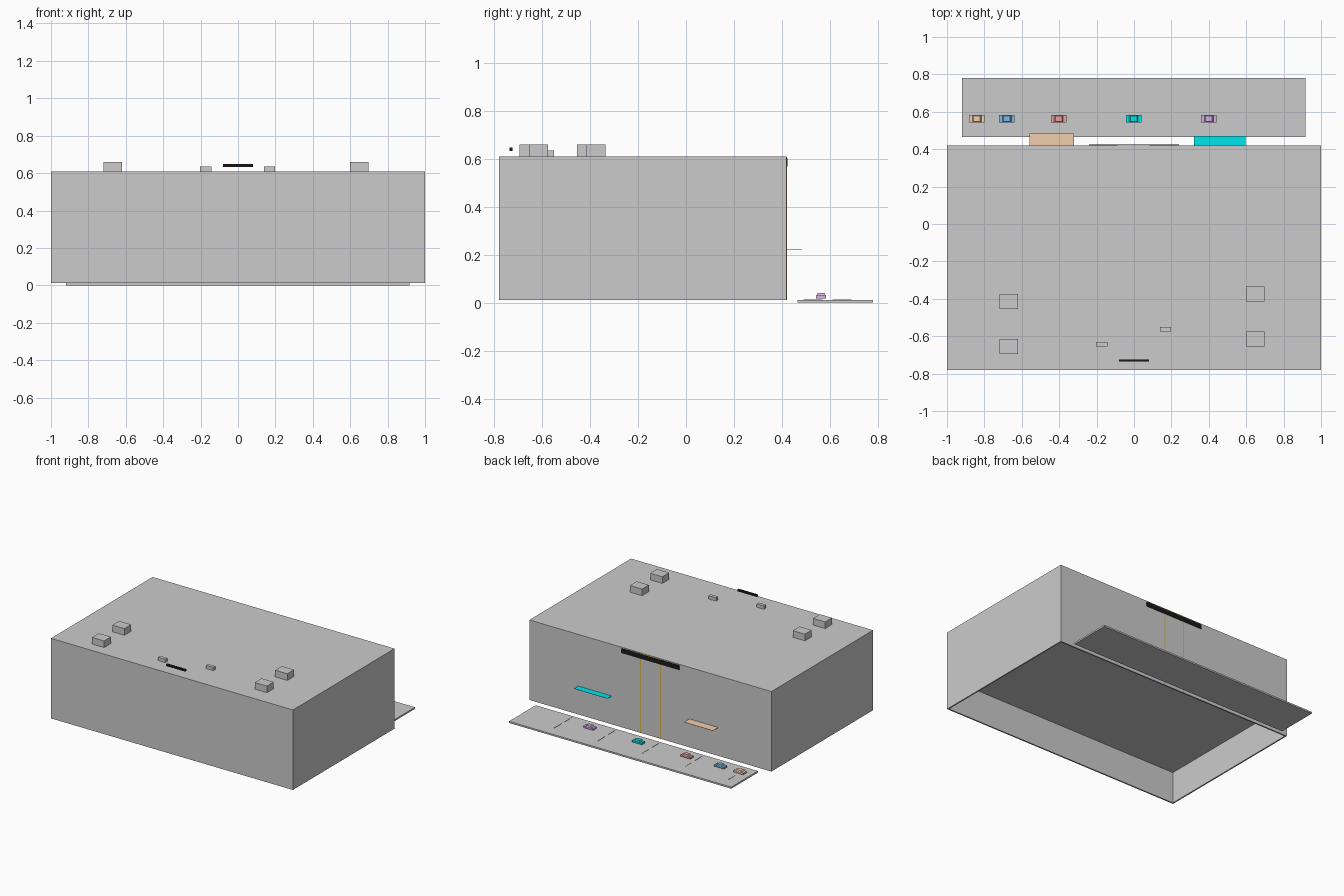
import bpy, bmesh

if "Cube" in bpy.data.objects:
    bpy.data.objects.remove(bpy.data.objects["Cube"])


def material(name, rgb):
    m = bpy.data.materials.new(name)
    m.diffuse_color = (*rgb, 1)
    m.use_nodes = True
    m.node_tree.nodes["Principled BSDF"].inputs["Base Color"].default_value = m.diffuse_color
    return m


def finish(name, bm, mat=None):
    mesh = bpy.data.meshes.new(name)
    bm.to_mesh(mesh)
    bm.free()
    ob = bpy.data.objects.new(name, mesh)
    bpy.context.collection.objects.link(ob)
    if mat:
        mesh.materials.append(mat)
    return ob


def add_box(bm, x, y, z):
    """Add a box spanning the given (min, max) ranges."""
    verts = bmesh.ops.create_cube(bm, size=1)["verts"]
    for v in verts:
        v.co = [r[0] if c < 0 else r[1] for c, r in zip(v.co, (x, y, z))]
    return verts


def box(name, x, y, z, mat=None):
    bm = bmesh.new()
    add_box(bm, x, y, z)
    return finish(name, bm, mat)


black = material("black", (0.01, 0.01, 0.01))
gold = material("gold", (0.72, 0.47, 0.06))
orange = material("orange", (0.9, 0.62, 0.42))
cyan = material("cyan", (0.0, 0.78, 0.84))
blue = material("blue", (0.2, 0.5, 0.78))
red = material("red", (0.82, 0.36, 0.36))
purple = material("purple", (0.68, 0.42, 0.8))

WALL, BASE, ROOF, CEILING = 0.42, 0.012, 0.61, 0.248

# Building shell: block hollowed from below
bm = bmesh.new()
add_box(bm, (-1, 1), (-0.78, WALL), (BASE, ROOF))
bm.faces.ensure_lookup_table()
bm.normal_update()
bottom = min(bm.faces, key=lambda f: f.calc_center_median().z)
bmesh.ops.inset_region(bm, faces=[bottom], thickness=0.015)
top = bmesh.ops.extrude_discrete_faces(bm, faces=[bottom])["faces"]
for v in top[0].verts:
    v.co.z = CEILING
bmesh.ops.recalc_face_normals(bm, faces=bm.faces[:])
finish("building_shell", bm)

# Rooftop units and vents
for i, (x, y) in enumerate([(-0.67, -0.415), (-0.67, -0.655), (0.648, -0.375), (0.648, -0.615)]):
    box(f"roof_unit_{i}", (x - 0.05, x + 0.05), (y - 0.04, y + 0.04), (ROOF, 0.66))
for i, (x, y) in enumerate([(-0.173, -0.643), (0.168, -0.563)]):
    box(f"roof_vent_{i}", (x - 0.03, x + 0.03), (y - 0.0125, y + 0.0125), (ROOF, 0.635))

# Dark sign bars: roof edge and above the entrance
box("roof_sign_bar", (-0.08, 0.08), (-0.736, -0.724), (0.633, 0.648), black)
box("entrance_sign_bar", (-0.24, 0.24), (WALL, WALL + 0.004), (0.568, 0.602), black)

# Entrance frame
for side, x in (("left", -0.084), ("right", 0.08)):
    box(f"entrance_post_{side}", (x - 0.004, x + 0.004), (WALL, WALL + 0.002), (BASE, 0.605), gold)
box("entrance_lintel", (-0.084, 0.08), (WALL, WALL + 0.002), (0.602, 0.608), gold)

# Flat canopies
for name, x, depth, mat in (("canopy_cyan", (0.32, 0.596), 0.05, cyan),
                            ("canopy_orange", (-0.56, -0.322), 0.063, orange)):
    box(name, x, (WALL, WALL + depth), (0.222, 0.224), mat)

# Parking apron with dashed bay lines
box("parking_apron", (-0.92, 0.917), (0.465, 0.78), (0, 0.012))
bm = bmesh.new()
for i in range(5):
    x = 0.605 - 0.36 * i
    for y in (0.49, 0.61):
        add_box(bm, (x - 0.002, x + 0.002), (y, y + 0.08), (0.012, 0.014))
finish("bay_lines", bm)

# Parked cars: body with tapered cabin
for i, (x, mat) in enumerate([(-0.84, orange), (-0.68, blue), (-0.403, red), (-0.002, cyan), (0.4, purple)]):
    bm = bmesh.new()
    y = 0.563
    add_box(bm, (x - 0.041, x + 0.041), (y - 0.02, y + 0.02), (0.018, 0.03))
    cabin = add_box(bm, (x - 0.024, x + 0.024), (y - 0.018, y + 0.018), (0.03, 0.041))
    for v in cabin:
        if v.co.z > 0.035:
            v.co.x += 0.007 if v.co.x < x else -0.007
            v.co.y += 0.003 if v.co.y < y else -0.003
    finish(f"car_{i}", bm, mat)
